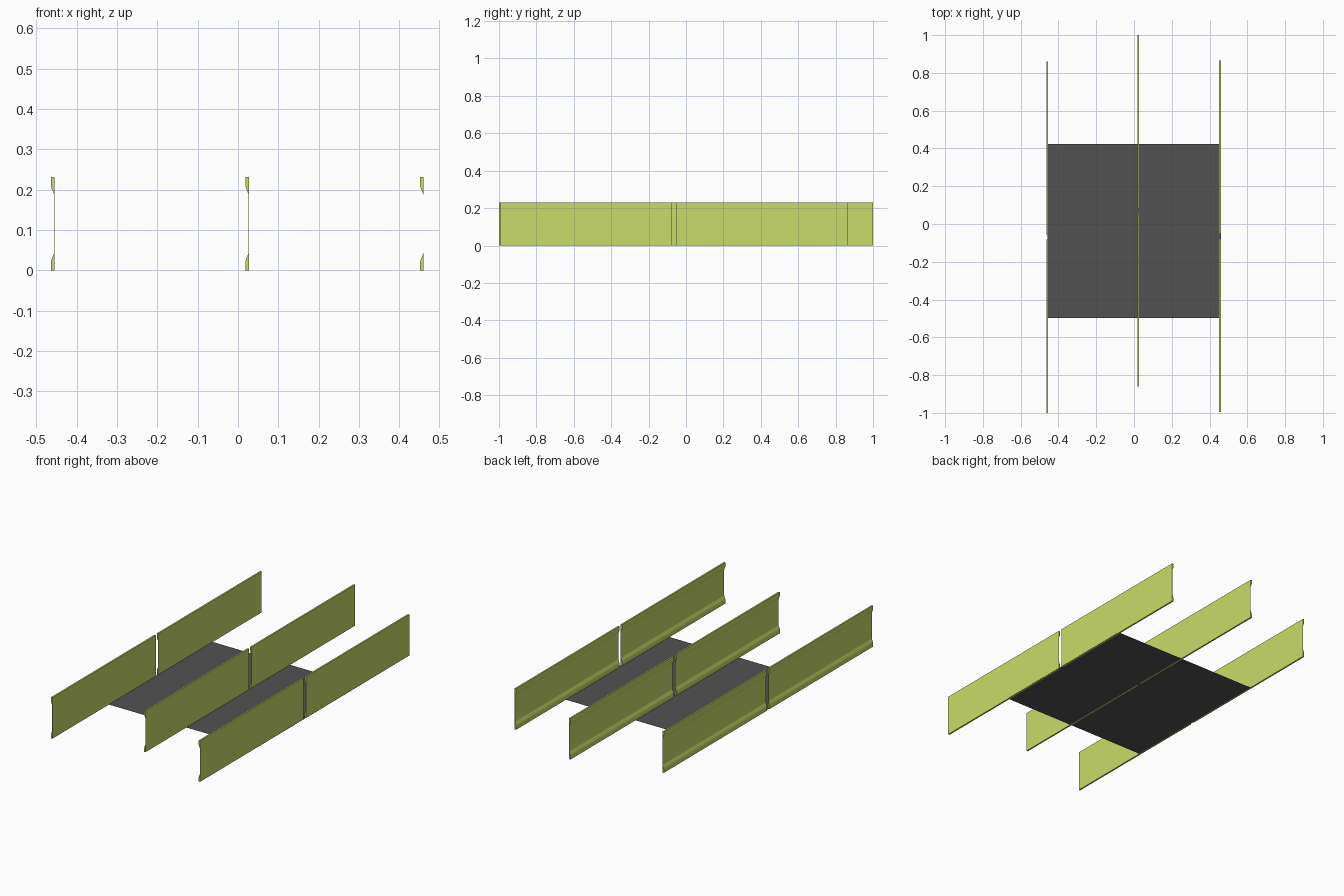
import bpy
import bmesh

if "Cube" in bpy.data.objects:
    bpy.data.objects.remove(bpy.data.objects["Cube"])

HEIGHT = 0.231
WIDTH = 0.009
SEGMENT = 0.919
GAP = 0.022


def material(name, color):
    m = bpy.data.materials.new(name)
    m.diffuse_color = (*color, 1)
    m.use_nodes = True
    m.node_tree.nodes["Principled BSDF"].inputs["Base Color"].default_value = m.diffuse_color
    return m


def add_object(name, bm, mat):
    mesh = bpy.data.meshes.new(name)
    bm.to_mesh(mesh)
    bm.free()
    mesh.materials.append(mat)
    obj = bpy.data.objects.new(name, mesh)
    bpy.context.collection.objects.link(obj)
    return obj


# Half of the rail section: flat outer side at x = 0, lip bulging to -x
lip = [(-WIDTH, 0), (-WIDTH, 0.016), (-0.0085, 0.022), (-0.0065, 0.029),
       (-0.0035, 0.036), (-0.0008, 0.043)]
profile = [(0, 0)] + lip + [(x, HEIGHT - z) for x, z in reversed(lip)] + [(0, HEIGHT)]


def rail_segment(name, x, y, mat):
    bm = bmesh.new()
    face = bm.faces.new([bm.verts.new((x + px, y, pz)) for px, pz in profile])
    result = bmesh.ops.extrude_face_region(bm, geom=[face], use_keep_orig=True)
    verts = [g for g in result["geom"] if isinstance(g, bmesh.types.BMVert)]
    bmesh.ops.translate(bm, verts=verts, vec=(0, SEGMENT, 0))
    bmesh.ops.recalc_face_normals(bm, faces=bm.faces)
    return add_object(name, bm, mat)


lime = material("lime", (0.58, 0.71, 0.14))
dark = material("dark_grey", (0.085, 0.085, 0.085))

# Three rails, each made of two segments with a small gap
for side, x, y in (("left", -0.455, -1.0), ("middle", 0.027, -0.86), ("right", 0.460, -0.995)):
    rail_segment(f"{side}_rail_front", x, y, lime)
    rail_segment(f"{side}_rail_back", x, y + SEGMENT + GAP, lime)

# Flat base sheet
bm = bmesh.new()
bm.faces.new([bm.verts.new((x, y, 0.0005)) for x, y in
              ((-0.459, -0.498), (0.461, -0.498), (0.461, 0.424), (-0.459, 0.424))])
add_object("base_sheet", bm, dark)
